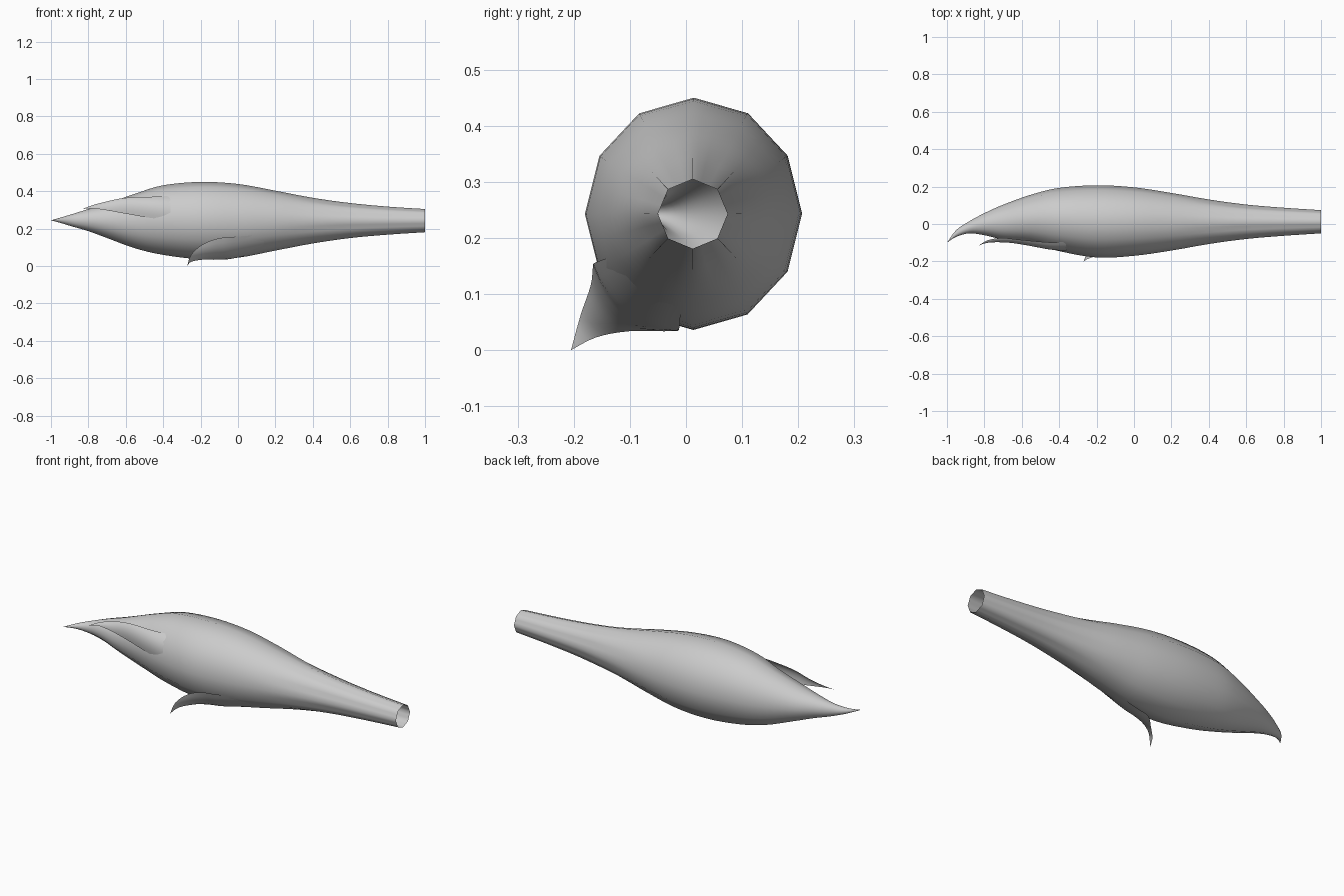
import bpy, bmesh, math
from mathutils import Vector

cube = bpy.data.objects.get("Cube")
if cube:
    bpy.data.objects.remove(cube)

mat = bpy.data.materials.new("pale_grey")
mat.use_nodes = True
GREY = (0.6, 0.6, 0.6, 1)
mat.diffuse_color = GREY
mat.node_tree.nodes["Principled BSDF"].inputs["Base Color"].default_value = GREY

AXIS_Y, AXIS_Z = 0.012, 0.243


def smooth_rows(rows, steps):
    """Catmull-Rom interpolation through rows of numbers."""
    pts = [rows[0]] + rows + [rows[-1]]
    out = []
    for i in range(1, len(pts) - 2):
        p0, p1, p2, p3 = pts[i - 1:i + 3]
        for s in range(steps):
            t = s / steps
            out.append([0.5 * (2 * b + (c - a) * t + (2 * a - 5 * b + 4 * c - d) * t * t
                               + (3 * b - a - 3 * c + d) * t ** 3)
                        for a, b, c, d in zip(p0, p1, p2, p3)])
    return out + [list(rows[-1])]


def loft(name, rings, closed, flip=False):
    """Skin a list of equally long point rows into a smooth surface."""
    bm = bmesh.new()
    grid = [[bm.verts.new(p) for p in ring] for ring in rings]
    n = len(grid[0])
    for a, b in zip(grid, grid[1:]):
        for j in range(n if closed else n - 1):
            k = (j + 1) % n
            quad = (a[j], a[k], b[k], b[j])
            bm.faces.new(quad[::-1] if flip else quad)
    bmesh.ops.remove_doubles(bm, verts=bm.verts, dist=0.0002)
    mesh = bpy.data.meshes.new(name)
    bm.to_mesh(mesh)
    bm.free()
    mesh.materials.append(mat)
    for p in mesh.polygons:
        p.use_smooth = True
    obj = bpy.data.objects.new(name, mesh)
    bpy.context.collection.objects.link(obj)
    return obj


def polygon_radius(angle, sides):
    half = math.pi / sides
    return math.cos(half) / math.cos(angle % (2 * half) - half)


# Bud body: x, y min, y max, z min, z max, open at the stem end
body = [
    (1.00, -0.050, 0.074, 0.181, 0.305),
    (0.80, -0.063, 0.087, 0.168, 0.318),
    (0.60, -0.080, 0.104, 0.150, 0.337),
    (0.40, -0.107, 0.131, 0.121, 0.365),
    (0.20, -0.142, 0.166, 0.083, 0.403),
    (0.00, -0.170, 0.196, 0.045, 0.439),
    (-0.20, -0.179, 0.207, 0.037, 0.450),
    (-0.40, -0.145, 0.193, 0.060, 0.432),
    (-0.55, -0.105, 0.157, 0.095, 0.387),
    (-0.70, -0.083, 0.103, 0.150, 0.335),
    (-0.80, -0.060, 0.058, 0.187, 0.305),
    (-0.88, -0.050, 0.015, 0.210, 0.280),
    (-0.95, -0.068, -0.032, 0.231, 0.259),
    (-1.00, -0.100, -0.100, 0.245, 0.245),
]
rings = []
for x, y0, y1, z0, z1 in smooth_rows(body, 4):
    # eight-sided neck turning into a twelve-sided belly
    mix = min(1, max(0, (0.55 - x) / 0.35))
    ring = []
    for j in range(24):
        a = j * math.tau / 24
        f = polygon_radius(a, 8) * (1 - mix) + polygon_radius(a, 12) * mix
        ring.append((x, (y0 + y1) / 2 + (y1 - y0) / 2 * f * math.sin(a),
                     (z0 + z1) / 2 + (z1 - z0) / 2 * f * math.cos(a)))
    rings.append(ring)
loft("bud_body", rings, True)


def petal(name, rows):
    """Rows: x, upper edge y z, lower edge y z, outward bulge."""
    strips = []
    for x, uy, uz, ly, lz, bulge in smooth_rows(rows, 4):
        out = Vector((0, (uy + ly) / 2 - AXIS_Y, (uz + lz) / 2 - AXIS_Z)).normalized()
        strip = []
        for j in range(9):
            t = j / 8
            p = Vector((x, uy, uz)).lerp(Vector((x, ly, lz)), t)
            strip.append(p + out * bulge * 4 * t * (1 - t))
        strips.append(strip)
    loft(name, strips, False, True)


# Upper petal with its tip lifted off the body
petal("upper_petal", [
    (-0.36, -0.095, 0.375, -0.140, 0.250, 0.022),
    (-0.45, -0.098, 0.371, -0.130, 0.255, 0.022),
    (-0.60, -0.085, 0.365, -0.106, 0.280, 0.014),
    (-0.70, -0.075, 0.346, -0.098, 0.298, 0.008),
    (-0.78, -0.086, 0.325, -0.100, 0.309, 0.003),
    (-0.83, -0.115, 0.305, -0.115, 0.305, 0.000),
])

# Lower petal curling out and down to a sharp tip
petal("lower_petal", [
    (0.14, -0.128, 0.168, -0.010, 0.078, 0.020),
    (-0.03, -0.162, 0.156, -0.012, 0.040, 0.030),
    (-0.11, -0.166, 0.147, -0.025, 0.034, 0.032),
    (-0.19, -0.170, 0.115, -0.100, 0.034, 0.016),
    (-0.25, -0.188, 0.062, -0.160, 0.023, 0.004),
    (-0.272, -0.205, 0.000, -0.205, 0.000, 0.000),
])
